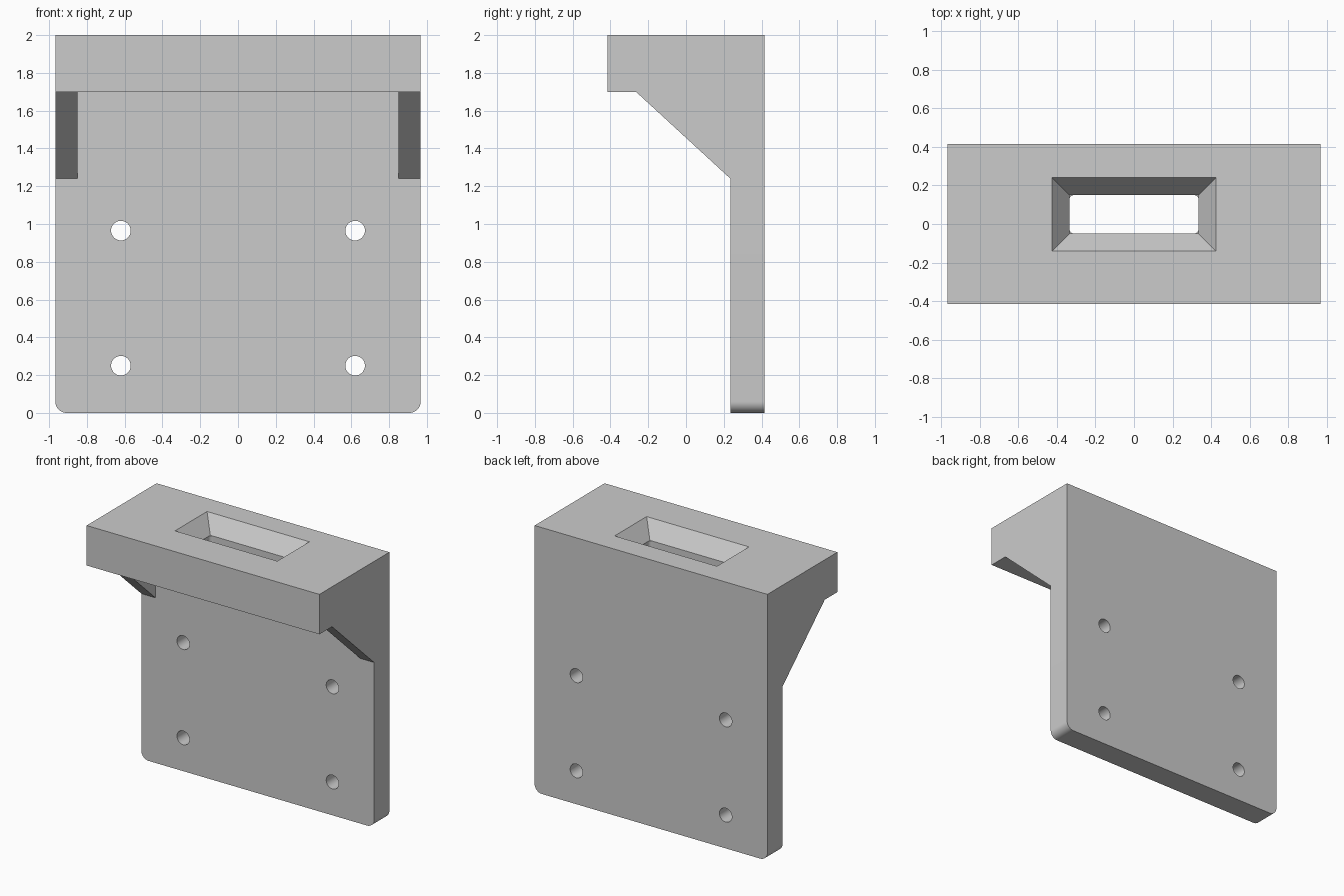
import bpy, bmesh, math
from mathutils import Vector

if "Cube" in bpy.data.objects:
    bpy.data.objects.remove(bpy.data.objects["Cube"])

W, D = 0.967, 0.415        # half width, half depth
PLATE_Y = 0.235            # front face of the back plate


def loft(name, rings):
    """Closed solid through matching rings of points."""
    bm = bmesh.new()
    loops = [[bm.verts.new(p) for p in ring] for ring in rings]
    for a, b in zip(loops, loops[1:]):
        for i in range(len(a)):
            j = (i + 1) % len(a)
            bm.faces.new((a[i], a[j], b[j], b[i]))
    bm.faces.new(loops[0])
    bm.faces.new(loops[-1])
    bmesh.ops.recalc_face_normals(bm, faces=bm.faces)
    mesh = bpy.data.meshes.new(name)
    bm.to_mesh(mesh)
    bm.free()
    ob = bpy.data.objects.new(name, mesh)
    bpy.context.collection.objects.link(ob)
    return ob


def arc(cx, cy, r, a0, a1, n):
    return [(cx + r * math.cos(math.radians(a0 + (a1 - a0) * i / n)),
             cy + r * math.sin(math.radians(a0 + (a1 - a0) * i / n))) for i in range(n + 1)]


def rect(hx, y0, y1, z):
    return [(-hx, y0, z), (hx, y0, z), (hx, y1, z), (-hx, y1, z)]


def boolean(target, other, op):
    m = target.modifiers.new(other.name, 'BOOLEAN')
    m.operation, m.solver, m.object = op, 'EXACT', other
    bpy.context.view_layer.objects.active = target
    bpy.ops.object.modifier_apply(modifier=m.name)
    bpy.data.objects.remove(other)


# Back plate with rounded lower corners
R = 0.06
outline = (arc(-W + R, R, R, 180, 270, 10) + arc(W - R, R, R, 270, 360, 10)
           + [(W, 2), (-W, 2)])
bracket = loft("wall_bracket", [[(x, y, z) for x, z in outline] for y in (PLATE_Y, D)])

# Top slab
slab = loft("top_slab", [rect(W, -D, D, 1.7), rect(W, -D, D, 2)])
boolean(bracket, slab, 'UNION')

# Side gussets, sunk into the slab and plate
profile = [(-0.265, 1.7), (PLATE_Y, 1.24), (D, 1.24), (D, 2), (-0.265, 2)]
for side in (-1, 1):
    gusset = loft("gusset", [[(side * x, y, z) for y, z in profile] for x in (0.85, W)])
    boolean(bracket, gusset, 'UNION')

# Screw holes
for x in (-0.62, 0.62):
    for z in (0.25, 0.965):
        circle = arc(x, z, 0.052, 0, 360, 32)[:-1]
        hole = loft("screw_hole", [[(px, y, pz) for px, pz in circle] for y in (0.1, 0.6)])
        boolean(bracket, hole, 'DIFFERENCE')

# Slot through the slab with a tapered mouth
YC, HX, HY, r = 0.05, 0.335, 0.1, 0.025
slot_outline = []
for sx, sy, a in ((1, 1, 0), (-1, 1, 90), (-1, -1, 180), (1, -1, 270)):
    slot_outline += arc(sx * (HX - r), YC + sy * (HY - r), r, a, a + 90, 6)
slot = loft("slot", [[(x, y, z) for x, y in slot_outline] for z in (1.5, 1.95)])
boolean(bracket, slot, 'DIFFERENCE')

depth, flare, k = 0.12, 0.09, 1.1     # k extends the taper above the surface
mouth = loft("slot_mouth", [
    rect(HX, YC - HY, YC + HY, 2 - depth),
    rect(HX + flare * k, YC - HY - flare * k, YC + HY + flare * k, 2 - depth + depth * k)])
boolean(bracket, mouth, 'DIFFERENCE')

# Smooth rounded corners and holes, keep hard edges
bpy.ops.object.select_all(action='DESELECT')
bracket.select_set(True)
bpy.context.view_layer.objects.active = bracket
bpy.ops.object.shade_smooth_by_angle(angle=math.radians(30))
